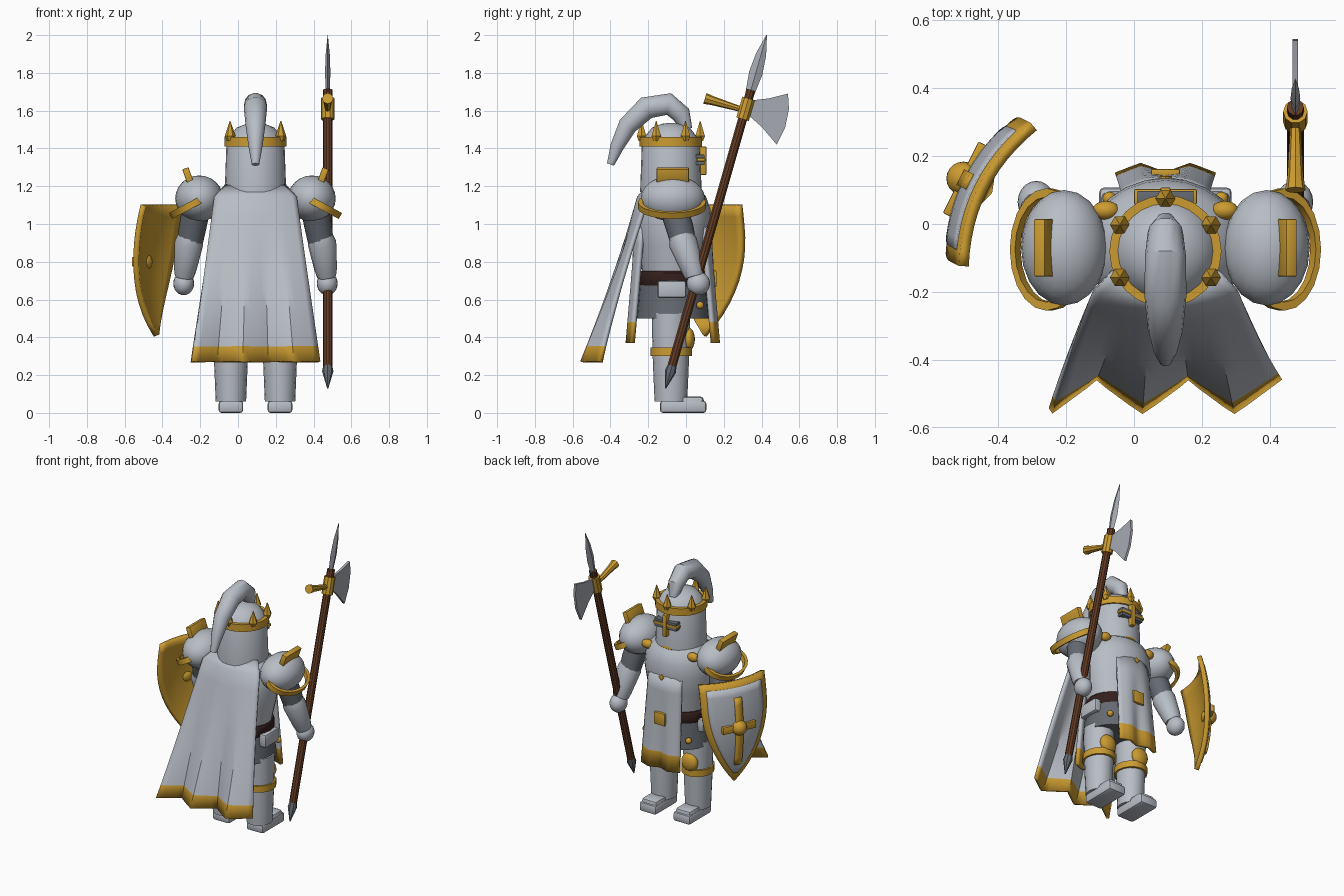
import bpy, bmesh, math
from mathutils import Vector, Matrix

if "Cube" in bpy.data.objects:
    bpy.data.objects.remove(bpy.data.objects["Cube"])


def material(name, *rgb):
    m = bpy.data.materials.new(name)
    m.use_nodes = True
    m.diffuse_color = (*rgb, 1)
    m.node_tree.nodes["Principled BSDF"].inputs["Base Color"].default_value = (*rgb, 1)
    return m


PALE = material("pale steel", .48, .51, .56)
DARK = material("dark steel", .13, .145, .165)
GOLD = material("gold", .6, .33, .03)
WOOD = material("brown wood", .13, .045, .018)
LEATHER = material("dark leather", .035, .014, .012)
BLADE = material("blade steel", .38, .4, .44)
CX, CY = .0925, -.07      # body axis
made = []


def finish(bm, name, *mats):
    bmesh.ops.recalc_face_normals(bm, faces=bm.faces)
    me = bpy.data.meshes.new(name)
    bm.to_mesh(me)
    bm.free()
    ob = bpy.data.objects.new(name, me)
    bpy.context.collection.objects.link(ob)
    for m in mats:
        me.materials.append(m)
    made.append(ob)
    return ob


def skin(bm, rings, closed=False):
    n = len(rings[0])
    pairs = list(zip(rings, rings[1:])) + ([(rings[-1], rings[0])] if closed else [])
    for a, b in pairs:
        for i in range(n):
            j = (i + 1) % n
            bm.faces.new((a[i], a[j], b[j], b[i]))
    if not closed:
        bm.faces.new(rings[0])
        bm.faces.new(rings[-1])


def lathe(name, mat, profile, loc, scale=(1, 1), n=24, closed=False, tilt=0):
    """Spin (radius, height) points about z; a closed profile makes a ring."""
    bm = bmesh.new()
    rings = [[bm.verts.new((r * scale[0] * math.cos(i * math.tau / n),
                            r * scale[1] * math.sin(i * math.tau / n), z)) for i in range(n)]
             for r, z in profile]
    skin(bm, rings, closed)
    bm.transform(Matrix.Translation(loc) @ Matrix.Rotation(tilt, 4, 'Y'))
    return finish(bm, name, mat)


def tube(name, mat, points, n=12, squash=1):
    """Loft round sections along (x, y, z, radius) points."""
    bm = bmesh.new()
    ps = [Vector(p[:3]) for p in points]
    rings = []
    for k, p in enumerate(ps):
        d = (ps[min(k + 1, len(ps) - 1)] - ps[max(k - 1, 0)]).normalized()
        a = (Vector((1, 0, 0)) - d * d.x).normalized()
        b = d.cross(a)
        rings.append([bm.verts.new(p + points[k][3] * (a * math.cos(i * math.tau / n) * squash
                                                       + b * math.sin(i * math.tau / n)))
                      for i in range(n)])
    skin(bm, rings)
    return finish(bm, name, mat)


def box(name, mat, loc, size, rot=0, axis='Z', bevel=.005):
    bm = bmesh.new()
    bmesh.ops.create_cube(bm, size=1)
    bm.transform(Matrix.Translation(loc) @ Matrix.Rotation(rot, 4, axis) @ Matrix.Diagonal((*size, 1)))
    bmesh.ops.bevel(bm, geom=bm.edges[:], offset=bevel, segments=2, affect='EDGES', profile=.5)
    return finish(bm, name, mat)


def ball(name, mat, loc, size):
    bm = bmesh.new()
    bmesh.ops.create_uvsphere(bm, u_segments=20, v_segments=12, radius=1)
    bm.transform(Matrix.Translation(loc) @ Matrix.Diagonal((*size, 1)))
    return finish(bm, name, mat)


def sheet(name, mats, fn, heights, cols, thick, hem=-1):
    """Cloth or plate from fn(s, z), s in -1..1; faces below hem use the second material."""
    bm = bmesh.new()
    g = [[bm.verts.new(fn(2 * i / cols - 1, z)) for i in range(cols + 1)] for z in heights]
    for a, b in zip(g, g[1:]):
        for i in range(cols):
            f = bm.faces.new((a[i], a[i + 1], b[i + 1], b[i]))
            f.material_index = int(f.calc_center_median().z < hem)
    ob = finish(bm, name, *mats)
    mod = ob.modifiers.new("thickness", 'SOLIDIFY')
    mod.thickness, mod.offset = thick, 0
    return ob


def span(top, bottom, n):
    return [top + (bottom - top) * k / n for k in range(n + 1)]


def fold(s, folds):
    """Triangle wave over s, -1 at the start."""
    p = (s + 1) / 2 * folds % 1
    return 4 * abs(p - .5) * -1 + 1


# Torso, belt and skirt
lathe("breastplate", PALE, [(.76, .68), (.8, .76), (.92, .88), (1, 1), (.97, 1.08), (.85, 1.15), (.55, 1.2)],
      (CX, CY, 0), (.235, .205))
lathe("belt", LEATHER, [(.8, .67), (.83, .68), (.83, .74), (.8, .75)], (CX, CY, 0), (.245, .215))
lathe("armour_skirt", DARK, [(.9, .5), (.82, .68)], (CX, CY, 0), (.24, .215))
lathe("neck_collar", GOLD, [(.12, 1.15), (.135, 1.17), (.13, 1.2)], (CX, CY, 0), (1, 1.15))
box("belt_buckle", GOLD, (CX, .15, .71), (.085, .025, .085))
box("chest_stud", GOLD, (CX, .135, .99), (.03, .012, .03), math.pi / 4, 'Y', .003)


# Hanging cloth panels
def panel(front):
    def fn(s, z):
        drop = (1.0 - z) / .63
        y = .195 + .03 * drop - .04 * s * s * (1 - drop) + .014 * drop * fold(s, 2)
        return CX + s * (.125 + .02 * drop), CY + front * y, z
    return fn


for word, d in (("front", 1), ("back", -1)):
    sheet(word + "_tabard", (PALE, GOLD), panel(d), span(1, .48, 5) + [.37], 12, .022, .47)


# Cape with pleats that deepen towards the hem
def cape(s, z):
    t = (1.14 - z) / .87
    if t < 0:
        return CX + s * .16, -.2 + .06 * s * s, z
    y = -.25 + .05 * s * s * (1 - t) - .25 * t + .05 * t ** 2 * fold(s, 2.5)
    return CX + s * (.215 + .123 * t), y, z


sheet("cape", (PALE, GOLD), cape, [1.2] + span(1.14, .35, 8) + [.27], 20, .02, .34)

# Helmet
lathe("helmet", PALE, [(.163, 1.17), (.154, 1.42), (.14, 1.46), (.1, 1.51), (.05, 1.53), (.01, 1.535)],
      (CX, CY - .01, 0))
lathe("crown_band", GOLD, [(.14, 1.41), (.165, 1.41), (.165, 1.46), (.14, 1.46)], (CX, CY - .01, 0), closed=True)
for k in range(6):
    a = math.radians(90 + 60 * k)
    lathe("crown_spike", GOLD, [(.018, 1.44), (.029, 1.465), (.002, 1.545)],
          (CX + .155 * math.cos(a), CY - .01 + .155 * math.sin(a), 0), n=6)
box("visor_upright", GOLD, (CX, .083, 1.335), (.03, .05, .15))
box("visor_bar", GOLD, (CX, .08, 1.34), (.185, .045, .018))
for z in (1.322, 1.358):
    box("visor_slit", DARK, (CX, .075, z), (.165, .045, .018), bevel=.002)
tube("plume", PALE, [(CX, .005, 1.5, .03), (CX, -.025, 1.58, .052), (CX, -.09, 1.635, .06), (CX, -.21, 1.615, .062),
                     (CX, -.31, 1.52, .052), (CX, -.365, 1.41, .037), (CX, -.4, 1.315, .02)], 14)

# Paired armour: left is +x
for side, s in (("left", 1), ("right", -1)):
    def X(d):
        return CX + s * d
    ball(side + "_pauldron", PALE, (X(.298), CY, 1.135), (.127, .17, .122))
    lathe(side + "_pauldron_rim", GOLD, [(.86, -.018), (1, -.018), (1, .018), (.86, .018)],
          (X(.342), CY - .005, 1.1), (.122, .18), 20, True, s * .49)
    box(side + "_pauldron_crest", GOLD, (X(.357), CY, 1.255), (.035, .17, .085), s * .35, 'Y')
    ball(side + "_cape_clasp", GOLD, (X(.175), .04, 1.14), (.04, .028, .03))
    tube(side + "_upper_arm", DARK, [(X(.31), -.07, 1.1, .075), (X(.335), -.03, .97, .072), (X(.35), -.01, .88, .066)])
    tube(side + "_forearm", PALE, [(X(.345), -.025, .935, .066), (X(.352), -.015, .9, .076),
                                   (X(.372), .035, .76, .06), (X(.377), .045, .72, .05)])
    ball(side + "_hand", PALE, (X(.38), .065, .685), (.055, .062, .062))
    box(side + "_belt_pouch", PALE, (X(.195), -.075, .655), (.06, .15, .09), bevel=.012)
    ball(side + "_skirt_stud", GOLD, (X(.165), .075, .57), (.02, .02, .02))
    # Legs and feet
    lathe(side + "_leg", PALE, [(.083, .06), (.092, .27), (.098, .53)], (X(.13), -.08, 0), (.97, 1.04), 16)
    lathe(side + "_knee_band", GOLD, [(.08, .3), (.104, .3), (.104, .345), (.08, .345)],
          (X(.13), -.078, 0), (.98, 1.06), 16, True)
    ball(side + "_knee_cap", GOLD, (X(.13), .012, .39), (.06, .035, .062))
    box(side + "_sole", PALE, (X(.13), -.015, .032), (.13, .245, .064), bevel=.015)
    box(side + "_toe_cap", PALE, (X(.13), .035, .048), (.12, .12, .08), bevel=.022)

# Halberd, laid out along its leaning shaft
HX = .475


def on_shaft(z, r):
    return HX, -.108 + (z - .13) * .286, z, r


tube("halberd_butt", DARK, [on_shaft(.13, .003), on_shaft(.22, .03), on_shaft(.26, .022)], 8)
tube("halberd_shaft", WOOD, [on_shaft(.25, .025), on_shaft(1.71, .025)], 10)
tube("halberd_socket", GOLD, [on_shaft(1.555, .036), on_shaft(1.665, .036)], 10)
tube("halberd_point", BLADE, [on_shaft(1.69, .024), on_shaft(1.8, .036), on_shaft(1.9, .027), on_shaft(2, .002)], 4, .4)
tube("halberd_beak", GOLD, [(HX, .3, 1.605, .014), (HX, .14, 1.653, .024), (HX, .1, 1.665, .03)], 8)
bm = bmesh.new()
edge = [(.32, 1.585), (.35, 1.655), (.44, 1.665), (.54, 1.69), (.545, 1.61), (.525, 1.51), (.48, 1.42), (.4, 1.515)]
sides = [[bm.verts.new((HX + w, y, z)) for y, z in edge] for w in (-.008, .008)]
skin(bm, sides)
finish(bm, "halberd_axe_blade", BLADE)

# Shield: a curved kite turned outwards
along, out = Vector((.447, .894, 0)), Vector((-.894, .447, 0))


def shield(trim=0, lift=0, width=None):
    def fn(s, z):
        half = .23 - (.225 * (max(0, .95 - z) / .54) ** 2)
        u = s * (width or half - trim)
        d = .05 * (1 - (u / .225) ** 2) + .05 * (1 - ((z - .78) / .34) ** 2) + lift
        return Vector((-.395, .08, z)) + along * u + out * d
    return fn


sheet("shield_frame", (GOLD,), shield(), span(1.1, .41, 12), 12, .03)
sheet("shield_face", (PALE,), shield(.035, .015), span(1.062, .47, 12), 12, .009)
sheet("shield_cross_upright", (GOLD,), shield(0, .022, .025), span(1.0, .54, 10), 2, .02)
box("shield_cross_arm", GOLD, Vector((-.395, .08, .8)) + out * .115, (.235, .028, .05), math.atan2(.894, .447))
ball("shield_boss", GOLD, Vector((-.395, .08, .8)) + out * .12, (.05, .05, .05))

# Smooth rounded surfaces, keep hard edges
bpy.ops.object.select_all(action='DESELECT')
for ob in made:
    ob.select_set(True)
bpy.context.view_layer.objects.active = made[0]
bpy.ops.object.shade_smooth_by_angle(angle=math.radians(35))
